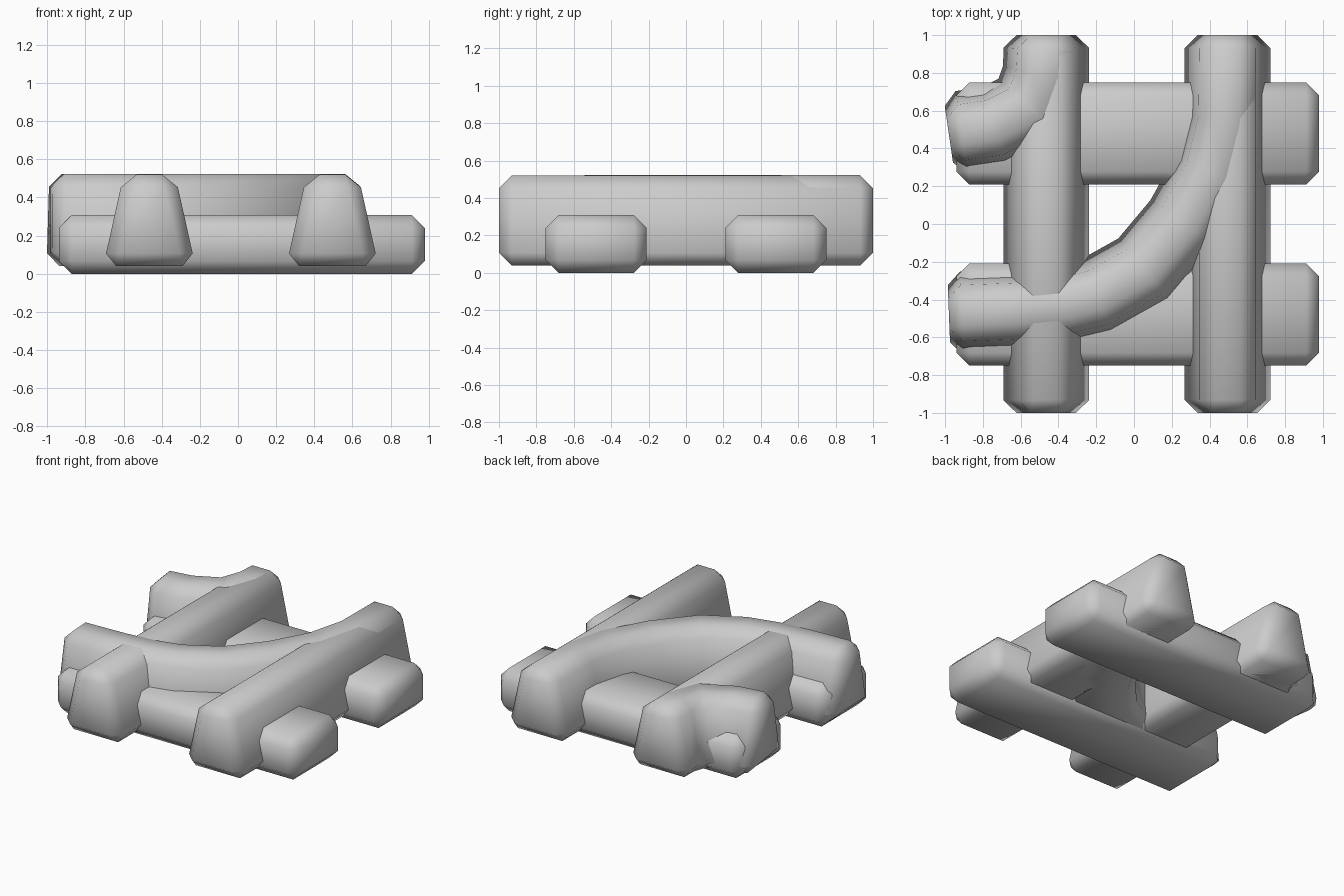
import bpy
import bmesh
import math
from mathutils import Vector

cube = bpy.data.objects.get("Cube")
if cube:
    bpy.data.objects.remove(cube, do_unlink=True)

grey = bpy.data.materials.new("plain_grey")
grey.use_nodes = True
colour = (0.6, 0.6, 0.6, 1)
grey.diffuse_color = colour
grey.node_tree.nodes["Principled BSDF"].inputs["Base Color"].default_value = colour


def beam(name, path, base_half, top_half, z_low, z_high, bevel=0.068):
    """Sweep a tapered four-sided profile along a flat path, then chamfer it."""
    pts = [Vector(p) for p in path]
    bm = bmesh.new()
    rings = []
    for i, p in enumerate(pts):
        before = (p - pts[i - 1]).normalized() if i else None
        after = (pts[i + 1] - p).normalized() if i < len(pts) - 1 else None
        tangent = ((before or after) + (after or before)).normalized()
        # widen mitred rings so the beam keeps its width round bends
        stretch = 1 / tangent.dot(after or before)
        side = Vector((-tangent.y, tangent.x)) * stretch
        corners = ((base_half, z_low), (-base_half, z_low),
                   (-top_half, z_high), (top_half, z_high))
        rings.append([bm.verts.new((*(p + side * w), z)) for w, z in corners])
    for a, b in zip(rings, rings[1:]):
        for k in range(4):
            n = (k + 1) % 4
            bm.faces.new((a[k], a[n], b[n], b[k]))
    bm.faces.new(rings[0])
    bm.faces.new(rings[-1][::-1])
    bmesh.ops.recalc_face_normals(bm, faces=bm.faces[:])
    mesh = bpy.data.meshes.new(name)
    bm.to_mesh(mesh)
    bm.free()
    obj = bpy.data.objects.new(name, mesh)
    bpy.context.collection.objects.link(obj)
    mesh.materials.append(grey)

    chamfer = obj.modifiers.new("chamfer", "BEVEL")
    chamfer.width = bevel
    chamfer.segments = 1
    chamfer.limit_method = "ANGLE"
    chamfer.angle_limit = math.radians(50)
    bpy.ops.object.select_all(action="DESELECT")
    obj.select_set(True)
    bpy.context.view_layer.objects.active = obj
    bpy.ops.object.modifier_apply(modifier=chamfer.name)
    bpy.ops.object.shade_smooth_by_angle(angle=math.radians(60))
    return obj


# cross ties
for label, y in (("front", -0.48), ("back", 0.48)):
    beam(label + "_tie", [(-0.94, y), (0.98, y)], 0.27, 0.27, 0, 0.308)

# straight rails
RAIL = dict(base_half=0.242, top_half=0.135, z_low=0.04)
for label, x in (("right", -0.465), ("left", 0.495)):
    beam(label + "_rail", [(x, -1), (x, 1)], z_high=0.52, **RAIL)

# curved rails, a hair taller than the straight ones they merge into
RAIL["base_half"] = 0.235
beam("long_curved_rail",
     [(-0.98, -0.475), (-0.6, -0.46), (-0.4, -0.44), (-0.19, -0.39), (0.06, -0.25),
      (0.27, 0), (0.42, 0.27), (0.49, 0.55), (0.495, 0.99)], z_high=0.524, **RAIL)
beam("short_curved_rail",
     [(-0.98, 0.475), (-0.74, 0.51), (-0.54, 0.61), (-0.475, 0.79),
      (-0.465, 0.99)], z_high=0.524, **RAIL)
